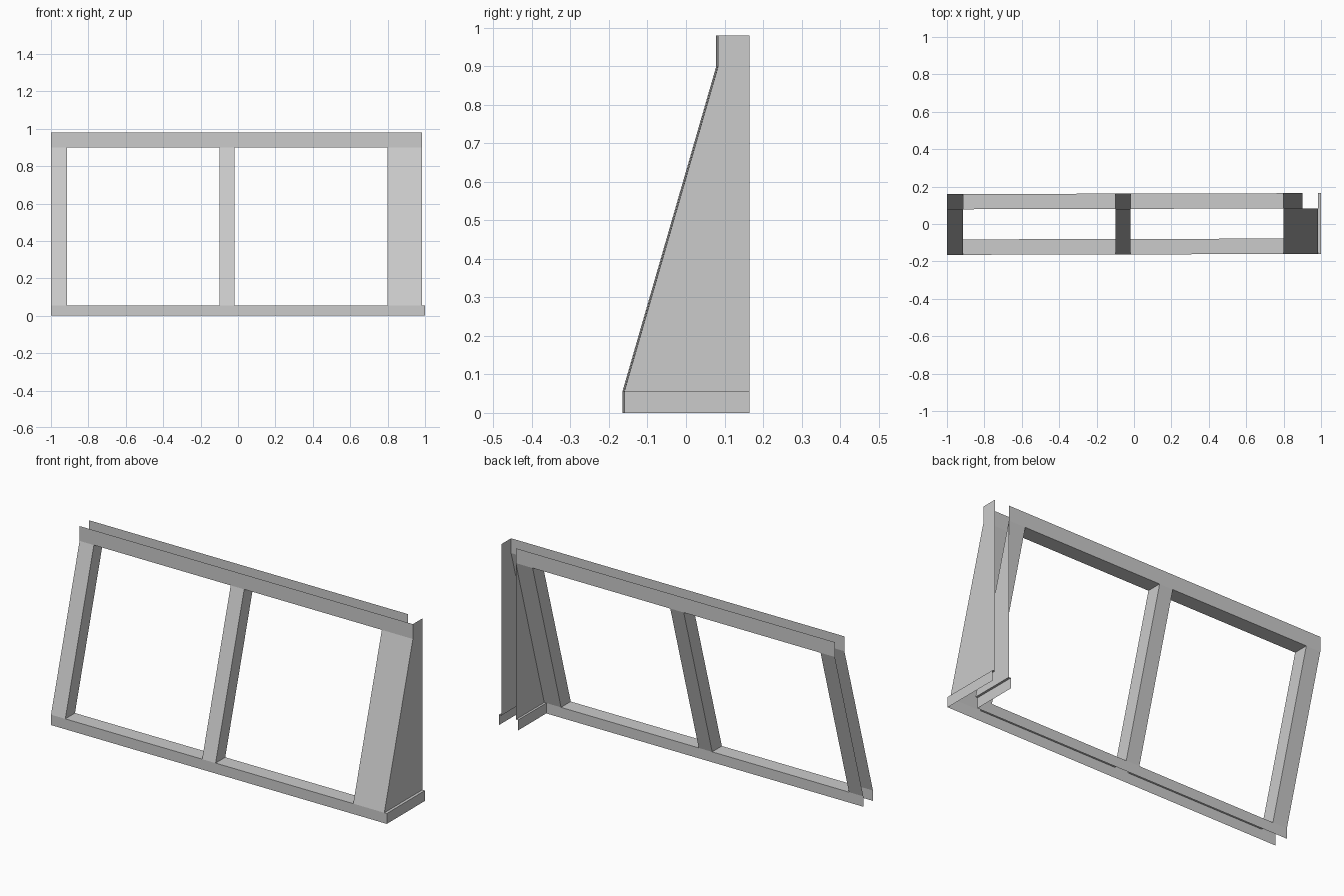
import bpy, bmesh
from mathutils import Vector

if "Cube" in bpy.data.objects:
    bpy.data.objects.remove(bpy.data.objects["Cube"])

F0, F1 = -0.1625, 0.081      # outer slope: y at sill and at head
B0, B1 = -0.080, 0.1625      # inner slope: y at sill and at head
BACK = 0.1625
SILL, HEAD, TOP = 0.056, 0.90, 0.98
SKEW = 0.0025                # the wall runs very slightly off the x axis


def sheets(name, panels):
    """One object from flat panels, each (points, facing direction)."""
    bm = bmesh.new()
    for pts, facing in panels:
        face = bm.faces.new([bm.verts.new((x, y + SKEW * x, z)) for x, y, z in pts])
        face.normal_update()
        if face.normal.dot(Vector(facing)) < 0:
            face.normal_flip()
    bmesh.ops.remove_doubles(bm, verts=bm.verts, dist=1e-5)
    me = bpy.data.meshes.new(name)
    bm.to_mesh(me)
    bm.free()
    ob = bpy.data.objects.new(name, me)
    bpy.context.collection.objects.link(ob)


def along_x(x0, x1, a, b, facing):
    """Panel swept in x between two (y, z) points."""
    return ([(x0, *a), (x1, *a), (x1, *b), (x0, *b)], facing)


def across(x, profile, facing):
    """Panel lying in a plane of constant x."""
    return ([(x, y, z) for y, z in profile], facing)


FRONT, REAR, RIGHT, LEFT = (0, -1, 0), (0, 1, 0), (1, 0, 0), (-1, 0, 0)
UP, DOWN = (0, 0, 1), (0, 0, -1)

# Rails: outer and inner skins of the base and the head
sheets("base_rail", [along_x(-1, 1, (F0, 0), (F0, SILL), FRONT),
                     along_x(-1, 0.888, (B0, 0), (B0, SILL), REAR)])
sheets("head_rail", [along_x(-1, 0.985, (F1, HEAD), (F1, TOP), FRONT),
                     along_x(-1, 0.9, (B1, HEAD), (B1, TOP), REAR)])

# Sloping posts: outer skin, inner skin and the window jambs
jamb = [(F0, SILL), (B0, SILL), (B1, HEAD), (F1, HEAD)]
posts = [("left_post", -1, -0.915, -0.915, None, -0.915),
         ("middle_post", -0.1, -0.02, -0.02, -0.1, -0.02),
         ("corner_post", 0.8, 0.985, 0.9, 0.8, None)]
for name, x0, front_x1, back_x1, left_jamb, right_jamb in posts:
    panels = [along_x(x0, front_x1, (F0, SILL), (F1, HEAD), FRONT),
              along_x(x0, back_x1, (B0, SILL), (B1, HEAD), REAR)]
    if left_jamb is not None:
        panels.append(across(left_jamb, jamb, LEFT))
    if right_jamb is not None:
        panels.append(across(right_jamb, jamb, RIGHT))
    sheets(name, panels)

# Window sills and heads of the two openings
for name, x0, x1 in [("left_window", -0.915, -0.1), ("right_window", -0.02, 0.8)]:
    sheets(name + "_reveal", [along_x(x0, x1, (F0, SILL), (B0, SILL), UP),
                              along_x(x0, x1, (F1, HEAD), (B1, HEAD), DOWN)])

# End wall: outer and inner skins
sheets("end_wall", [
    across(0.985, [(F0, SILL), (BACK, SILL), (BACK, TOP), (F1, TOP), (F1, HEAD)], RIGHT),
    across(0.9, [(B0, SILL), (BACK, SILL), (B1, HEAD)], LEFT)])

# End base: skirting strips with narrow ledges on both sides
sheets("end_base", [
    across(1.0, [(F0, 0), (BACK, 0), (BACK, SILL), (F0, SILL)], RIGHT),
    along_x(0.985, 1.0, (F0, SILL), (BACK, SILL), UP),
    across(0.888, [(B0, 0), (BACK, 0), (BACK, SILL), (B0, SILL)], LEFT),
    along_x(0.888, 0.9, (B0, SILL), (BACK, SILL), UP)])
